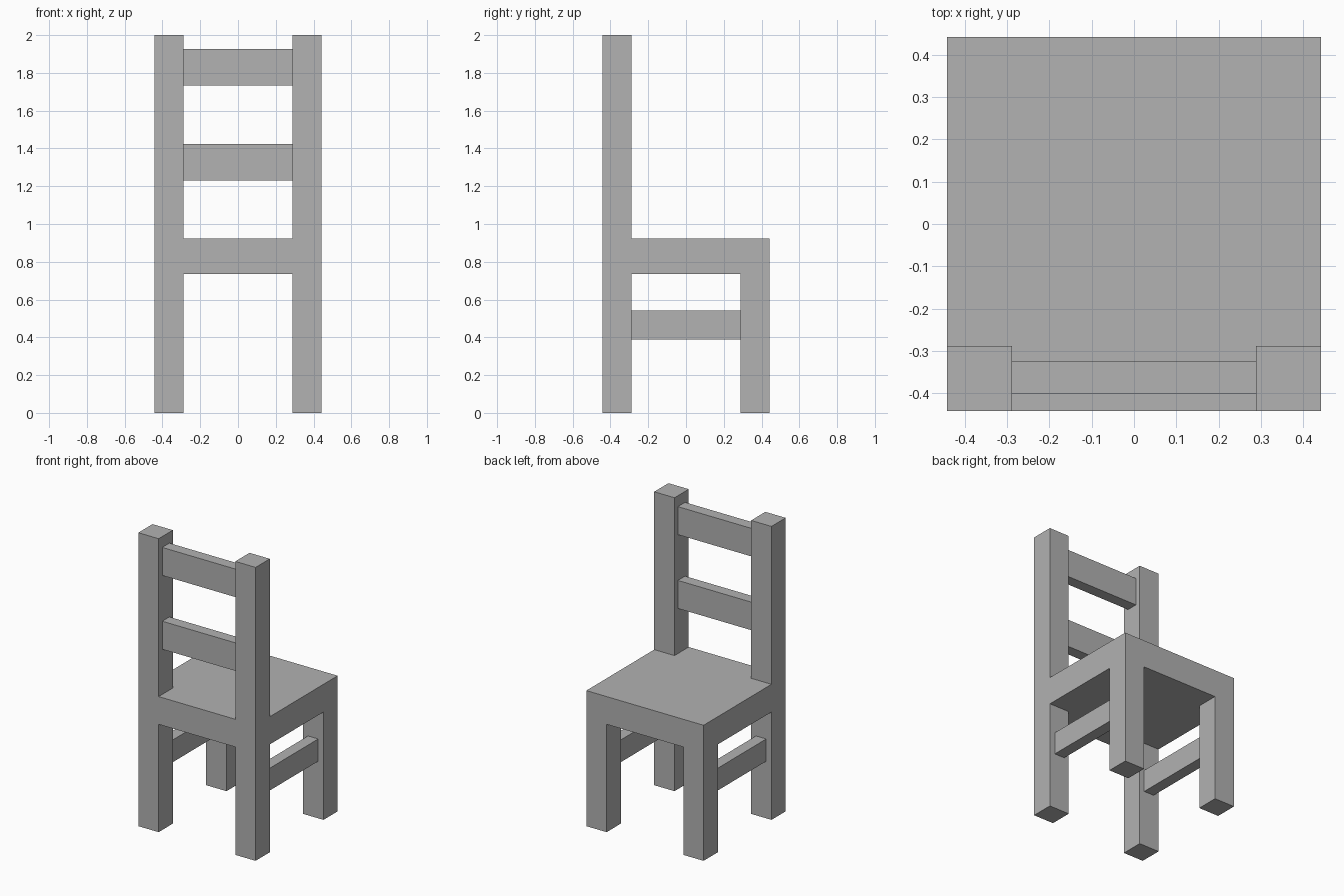
import bpy
import bmesh
import math

default = bpy.data.objects.get("Cube")
if default:
    bpy.data.objects.remove(default, do_unlink=True)

# Overall dimensions
HALF = 0.442          # half width and depth
INNER = 0.289         # inner side of the legs
SEAT_BOTTOM, SEAT_TOP, HEIGHT = 0.735, 0.924, 2.0
BAR = 0.077           # thickness of slats and rails
BAR_CENTRE = 0.364

grey = bpy.data.materials.new("plain_grey")
grey.use_nodes = True
colour = (0.445, 0.445, 0.445, 1)
grey.diffuse_color = colour
grey.node_tree.nodes["Principled BSDF"].inputs["Base Color"].default_value = colour


def add_object(name, bm):
    bmesh.ops.recalc_face_normals(bm, faces=bm.faces)
    mesh = bpy.data.meshes.new(name)
    bm.to_mesh(mesh)
    bm.free()
    mesh.materials.append(grey)
    obj = bpy.data.objects.new(name, mesh)
    bpy.context.collection.objects.link(obj)
    return obj


def extrude_to(bm, faces, z):
    """Extrude horizontal faces up or down to the height z."""
    result = bmesh.ops.extrude_face_region(bm, geom=faces)
    for item in result["geom"]:
        if isinstance(item, bmesh.types.BMVert):
            item.co.z = z
    bmesh.ops.delete(bm, geom=faces, context="FACES_ONLY")


def corners(bm, z, front_only=False):
    """Faces at height z that lie over the legs."""
    found = []
    for face in bm.faces:
        c = face.calc_center_median()
        if (abs(face.normal.z) > 0.9 and abs(c.z - z) < 0.001
                and abs(c.x) > INNER and abs(c.y) > INNER
                and (c.y < 0 or not front_only)):
            found.append(face)
    return found


def bar(name, centre, size):
    bm = bmesh.new()
    bmesh.ops.create_cube(bm, size=1)
    bmesh.ops.scale(bm, vec=size, verts=bm.verts)
    bmesh.ops.translate(bm, vec=centre, verts=bm.verts)
    return add_object(name, bm)


# Frame: a seat slab with legs and back posts drawn out of its corners
bm = bmesh.new()
steps = (-HALF, -INNER, INNER, HALF)
layers = [[[bm.verts.new((x, y, z)) for x in steps] for y in steps]
          for z in (SEAT_BOTTOM, SEAT_TOP)]
for layer in layers:
    for j in range(3):
        for i in range(3):
            bm.faces.new((layer[j][i], layer[j][i + 1],
                          layer[j + 1][i + 1], layer[j + 1][i]))
low, high = layers
for i in range(3):
    for k in (0, 3):
        bm.faces.new((low[k][i], low[k][i + 1], high[k][i + 1], high[k][i]))
        bm.faces.new((low[i][k], low[i + 1][k], high[i + 1][k], high[i][k]))
bmesh.ops.recalc_face_normals(bm, faces=bm.faces)
for foot in corners(bm, SEAT_BOTTOM):
    extrude_to(bm, [foot], 0)
for post in corners(bm, SEAT_TOP, front_only=True):
    extrude_to(bm, [post], HEIGHT)
bmesh.ops.recalc_face_normals(bm, faces=bm.faces)
bmesh.ops.dissolve_limit(bm, angle_limit=math.radians(1),
                         verts=bm.verts, edges=bm.edges)
add_object("seat_frame", bm)

# Back slats between the posts
for name, z in (("lower_back_slat", 1.327), ("upper_back_slat", 1.83)):
    bar(name, (0, -BAR_CENTRE, z), (2 * INNER, BAR, 0.191))

# Side rails between the legs
for name, side in (("left_side_rail", 1), ("right_side_rail", -1)):
    bar(name, (side * BAR_CENTRE, 0, 0.465), (BAR, 2 * INNER, 0.152))
